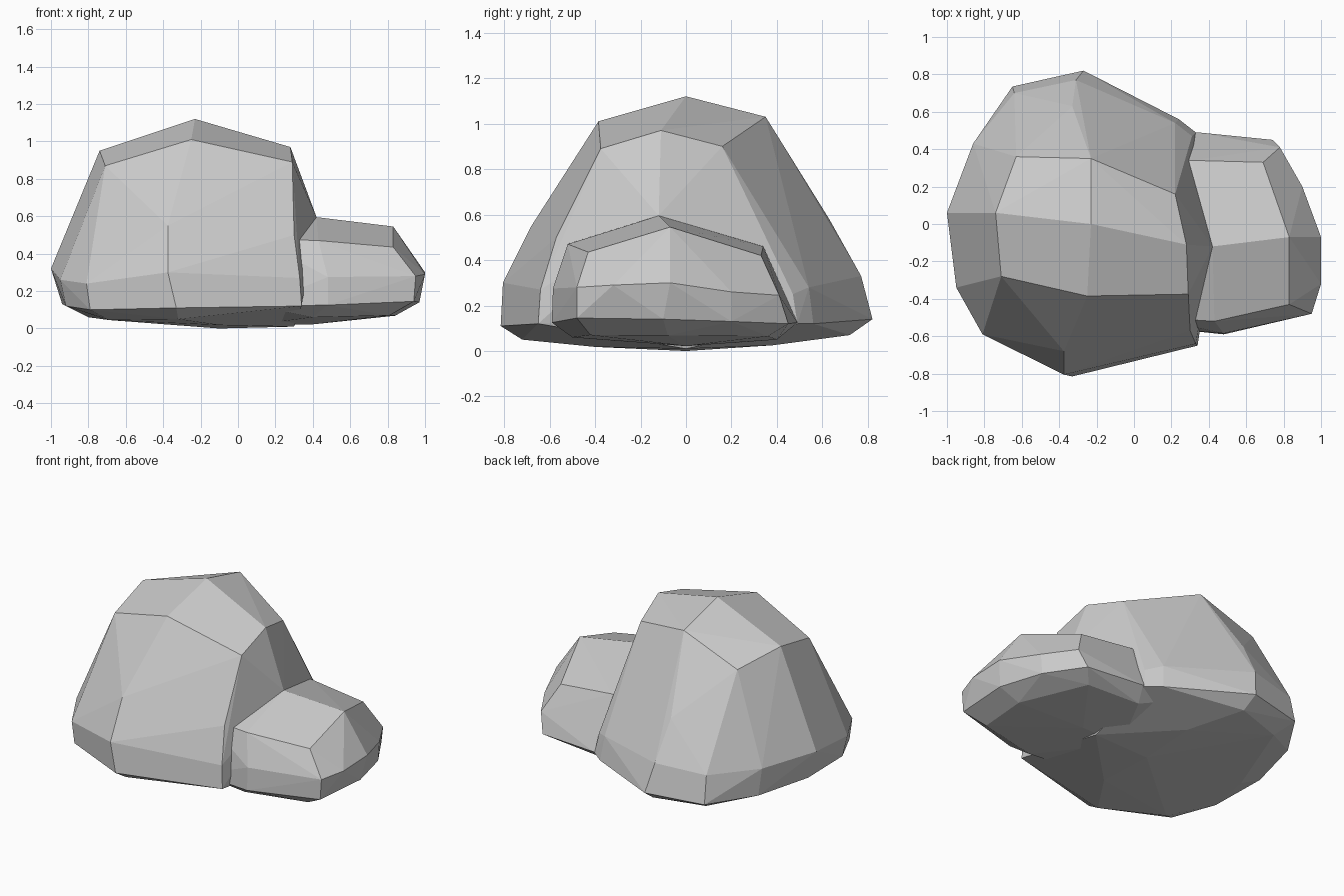
import bpy, bmesh


def hull(name, rings):
    """Faceted boulder: convex hull around a few stacked cross-section rings."""
    bm = bmesh.new()
    for ring in rings:
        for p in ring:
            bm.verts.new(p)
    res = bmesh.ops.convex_hull(bm, input=bm.verts[:])
    loose = [v for v in bm.verts if not v.link_faces]
    bmesh.ops.delete(bm, geom=loose, context='VERTS')
    bmesh.ops.dissolve_limit(bm, angle_limit=0.03, verts=bm.verts[:], edges=bm.edges[:])
    bmesh.ops.recalc_face_normals(bm, faces=bm.faces[:])
    me = bpy.data.meshes.new(name)
    bm.to_mesh(me)
    bm.free()
    ob = bpy.data.objects.new(name, me)
    bpy.context.collection.objects.link(ob)
    return ob


# Tall main boulder: crown, shoulder, widest ring, lower rim, shallow underside
crown = [(-.23, 0, 1.12), (-.23, .35, 1.03), (-.25, -.385, 1.01), (-.74, .06, .95),
         (-.71, -.28, .87), (-.63, .36, .88), (.28, -.11, .97), (.29, -.375, .89),
         (.22, .16, .90)]
shoulder = [(-.375, -.68, .55), (.30, -.57, .50), (.42, -.12, .595), (.35, .11, .53),
            (.22, .39, .51), (-.33, .63, .58)]
waist = [(-.375, -.805, .30), (.33, -.64, .27), (.31, .47, .25), (.22, .54, .28),
         (-.31, .77, .33), (-.64, .70, .31), (-.86, .43, .31), (-1, .06, .32),
         (-.95, -.34, .26), (-.81, -.59, .24)]
rim = [(-.33, -.815, .11), (.34, -.65, .12), (.33, .49, .12), (.24, .56, .12),
       (-.27, .82, .14), (-.65, .735, .13), (-.84, .44, .13), (-.94, .06, .13),
       (-.92, -.33, .12), (-.79, -.59, .10)]
under = [(-.32, -.72, .05), (-.69, -.52, .045), (-.8, .05, .06), (-.58, .62, .06),
         (-.26, .72, .07), (-.1, -.4, .018), (-.1, .38, .025), (.3, 0, .01), (-.1, 0, 0)]
rock = hull("boulder", [crown, shoulder, waist, rim, under])

# Low ledge growing out of the right side
ledge_top = [(.42, -.12, .595), (.83, -.07, .545), (.83, -.43, .435), (.43, -.52, .47),
             (.31, .34, .46), (.69, .33, .42), (.1, -.12, .6), (.1, -.5, .48), (.1, .34, .46)]
ledge_side = [(.48, -.585, .275), (.95, -.48, .28), (1, -.07, .30), (1, -.32, .29),
              (.90, .20, .26), (.78, .41, .245)]
ledge_rim = [(.48, -.59, .125), (.94, -.48, .145), (.97, -.1, .14), (.89, .2, .13),
             (.74, .45, .12), (.34, .49, .125), (.1, -.55, .12), (.1, .45, .12)]
ledge_under = [(.81, -.42, .07), (.84, -.08, .068), (.66, .36, .065), (.4, -.5, .06),
               (.3, .4, .05), (.1, 0, .02), (.4, 0, .022)]
ledge = hull("ledge_joiner", [ledge_top, ledge_side, ledge_rim, ledge_under])
ledge.hide_render = True
ledge.hide_viewport = True

# Fuse both into one rock
mod = rock.modifiers.new("fuse", 'BOOLEAN')
mod.operation = 'UNION'
mod.solver = 'EXACT'
mod.object = ledge
